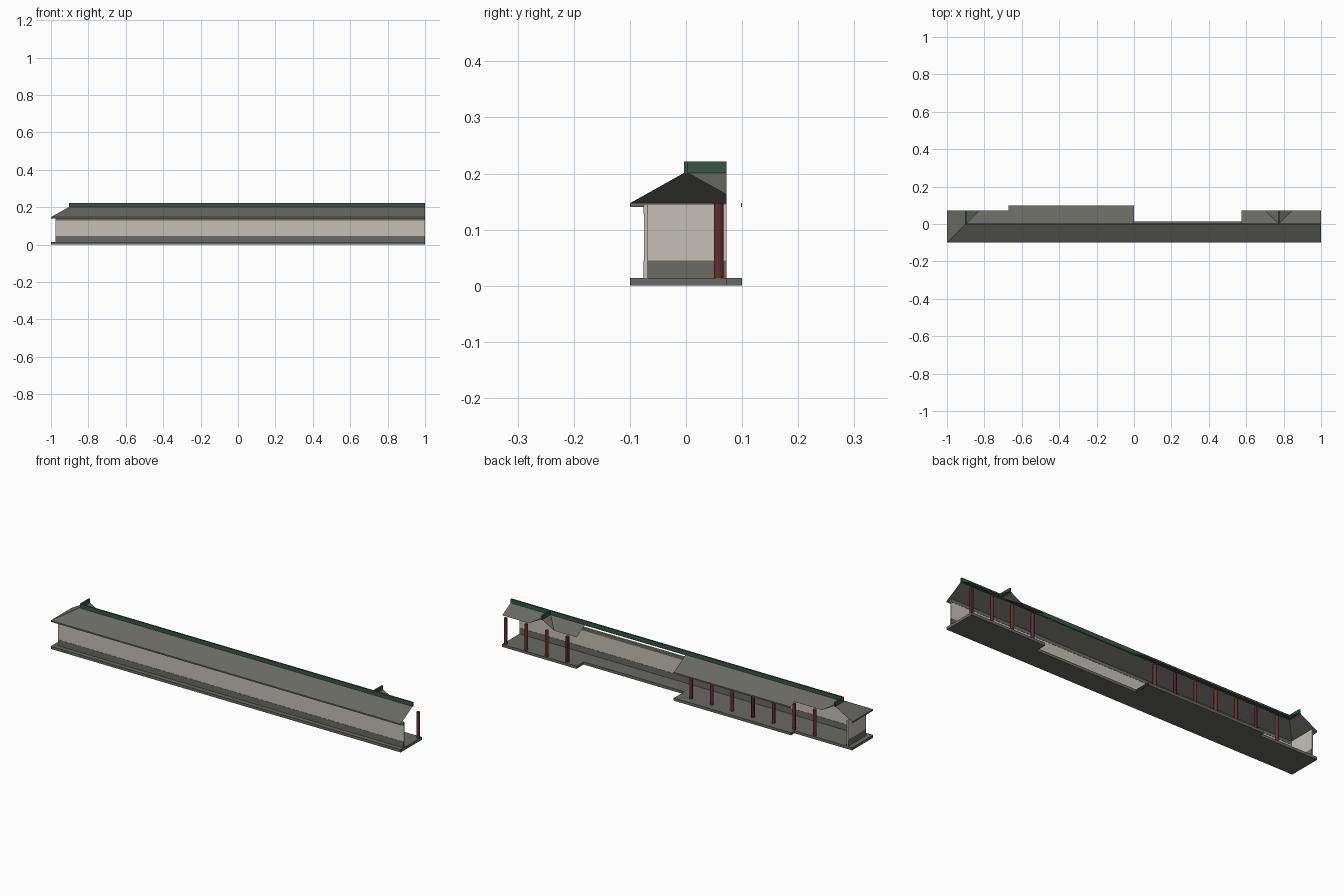
import bpy, bmesh
from mathutils import Vector

cube = bpy.data.objects.get("Cube")
if cube:
    bpy.data.objects.remove(cube, do_unlink=True)


def material(name, rgb):
    m = bpy.data.materials.new(name)
    m.use_nodes = True
    m.diffuse_color = (*rgb, 1)
    m.node_tree.nodes["Principled BSDF"].inputs["Base Color"].default_value = (*rgb, 1)
    return m


STONE = material("grey stone", (0.14, 0.14, 0.125))
PLASTER = material("cream plaster", (0.56, 0.53, 0.47))
RED = material("dark red paint", (0.15, 0.026, 0.026))
GREEN = material("green ridge tile", (0.035, 0.095, 0.065))

# Shared layout
EAVE, RIDGE, RIDGE_TOP = 0.147, 0.203, 0.221
HALF = 0.1          # horizontal run of a roof slope
CUT = 0.072         # where the branch corridors are cut off
FLOOR = 0.014
HIP_X, TEE_X = -0.9, 0.775
BAY = (-0.67, 0.0)  # stretch with a full back slope
STUB_X = 0.575      # start of the stretch around the tee


def finish(name, bm, mat):
    mesh = bpy.data.meshes.new(name)
    bm.to_mesh(mesh)
    bm.free()
    mesh.materials.append(mat)
    obj = bpy.data.objects.new(name, mesh)
    bpy.context.collection.objects.link(obj)
    return obj


def box(name, lo, hi, mat):
    lo, hi = Vector(lo), Vector(hi)
    bm = bmesh.new()
    bmesh.ops.create_cube(bm, size=1)
    for v in bm.verts:
        v.co = (lo + hi) / 2 + v.co * (hi - lo)
    return finish(name, bm, mat)


def sheet(name, outlines, height, mat):
    """Open faces over plan outlines, lifted by a height rule."""
    bm = bmesh.new()
    for pts in outlines:
        bm.faces.new([bm.verts.new((x, y, height(x, y))) for x, y in pts])
    for f in bm.faces:
        f.normal_update()
        if f.normal.z < 0:
            f.normal_flip()
    return finish(name, bm, mat)


def slope(distance):
    return RIDGE - (RIDGE - EAVE) * distance / HALF


# Floor slab with a recess and a wider bay
plan = [(-1, -HALF), (1, -HALF), (1, CUT), (STUB_X, CUT), (STUB_X, 0.014),
        (BAY[1], 0.014), (BAY[1], HALF), (BAY[0], HALF), (BAY[0], CUT), (-1, CUT)]
bm = bmesh.new()
base = bm.faces.new([bm.verts.new((x, y, 0)) for x, y in plan])
ext = bmesh.ops.extrude_face_region(bm, geom=[base], use_keep_orig=True)
for v in ext["geom"]:
    if isinstance(v, bmesh.types.BMVert):
        v.co.z = FLOOR
bmesh.ops.recalc_face_normals(bm, faces=bm.faces)
open_side = [f for f in bm.faces if all(abs(v.co.x - BAY[1]) < 1e-4 for v in f.verts)]
bmesh.ops.delete(bm, geom=open_side, context="FACES_ONLY")
finish("floor_slab", bm, STONE)

# Walls with a stone plinth
box("front_wall", (-0.972, -0.075, FLOOR), (1, -0.069, 0.146), PLASTER)
box("end_wall", (-0.975, -0.075, FLOOR), (-0.969, CUT, 0.146), PLASTER)
box("front_wall_plinth", (-0.976, -0.076, FLOOR), (1, -0.068, 0.045), STONE)
box("end_wall_plinth", (-0.976, -0.076, FLOOR), (-0.968, CUT, 0.045), STONE)
box("front_wall_top_beam", (-0.974, -0.076, 0.128), (1, -0.068, 0.144), STONE)

# Main slopes, falling away from the long ridge
d = CUT
sheet("main_roof", [
    [(-1, -HALF), (1, -HALF), (1, 0), (HIP_X, 0)],
    [(BAY[0], 0), (BAY[1], 0), (BAY[1], HALF), (BAY[0], HALF)],
    [(HIP_X, 0), (BAY[0], 0), (BAY[0], d), (HIP_X + d, d)],
    [(STUB_X, 0), (TEE_X, 0), (TEE_X - d, d), (STUB_X, d)],
    [(TEE_X, 0), (1, 0), (1, d), (TEE_X + d, d)],
], lambda x, y: slope(abs(y)), STONE)

# Slopes of the two branch roofs
sheet("corner_branch_roof", [
    [(-1, -HALF), (HIP_X, 0), (HIP_X, d), (-1, d)],
    [(HIP_X, 0), (HIP_X + d, d), (HIP_X, d)],
], lambda x, y: slope(abs(x - HIP_X)), STONE)
sheet("tee_branch_roof", [
    [(TEE_X, 0), (TEE_X + s * d, d), (TEE_X, d)] for s in (-1, 1)
], lambda x, y: slope(abs(x - TEE_X)), STONE)

# Eave boards
T = 0.002
box("front_eave", (-1, -HALF, 0.14), (1, -HALF + T, EAVE), STONE)
box("end_eave", (-1, -HALF, 0.14), (-1 + T, CUT, EAVE), STONE)
box("bay_eave", (BAY[0], HALF - T, 0.14), (BAY[1], HALF, EAVE), STONE)

# Ridge tiles
R = 0.004
box("main_ridge", (HIP_X, -R, RIDGE - 0.004), (1, R, RIDGE_TOP), GREEN)
for name, x in (("corner_ridge", HIP_X), ("tee_ridge", TEE_X)):
    box(name, (x - R, 0, RIDGE - 0.004), (x + R, CUT, RIDGE_TOP), GREEN)

# Columns at an even spacing, leaving the recess clear
for i in [*range(4), *range(9, 16)]:
    x = 0.99 - i * 0.1178
    bpy.ops.mesh.primitive_cylinder_add(
        vertices=12, radius=0.0085, depth=EAVE - FLOOR,
        location=(x, 0.058, (EAVE + FLOOR) / 2))
    col = bpy.context.object
    col.name = f"column_{i + 1}"
    col.data.materials.append(RED)
    bpy.ops.object.shade_smooth_by_angle()
